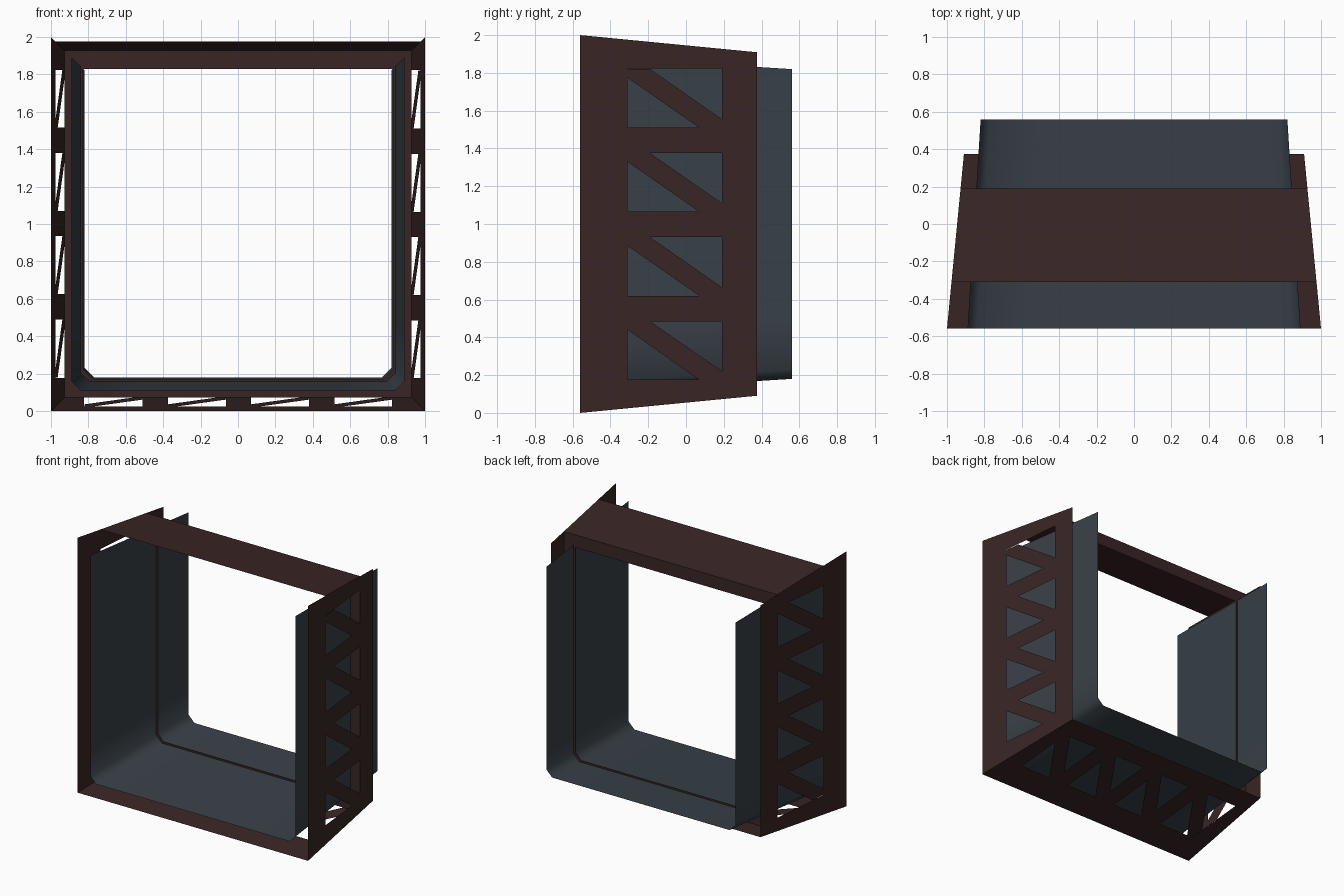
import bpy

if "Cube" in bpy.data.objects:
    bpy.data.objects.remove(bpy.data.objects["Cube"])


def material(name, rgb):
    m = bpy.data.materials.new(name)
    m.diffuse_color = (*rgb, 1)
    m.use_nodes = True
    m.node_tree.nodes["Principled BSDF"].inputs["Base Color"].default_value = m.diffuse_color
    return m


BROWN = material("dark brown steel", (0.042, 0.0185, 0.0185))
GREY = material("slate grey lining", (0.040, 0.052, 0.064))

FRONT, BACK = -0.56, 0.375       # outer shell depth
RIM, RING = -0.31, 0.19          # depth range of the truss openings


def half(y):
    """Half width of the tapered outer shell at depth y."""
    return 1 - 0.097 * (y - FRONT)


def build(name, polys, mat, smooth=False):
    """Sheet object from a list of polygons, welding shared corners."""
    index, verts, faces = {}, [], []
    for poly in polys:
        face = []
        for p in poly:
            key = tuple(round(c, 4) for c in p)
            if key not in index:
                index[key] = len(verts)
                verts.append(p)
            face.append(index[key])
        faces.append(face)
    me = bpy.data.meshes.new(name)
    me.from_pydata(verts, [], faces)
    me.materials.append(mat)
    for f in me.polygons:
        f.use_smooth = smooth
    ob = bpy.data.objects.new(name, me)
    bpy.context.collection.objects.link(ob)
    return ob


# Truss plate in (u, y): rims, end caps, cross bars and diagonals
def truss_plate(name, place):
    shapes = []
    for y0, y1 in ((FRONT, RIM), (RING, BACK)):
        shapes.append([(-half(y0), y0), (half(y0), y0), (half(y1), y1), (-half(y1), y1)])
    bays = [(-0.82 + 0.445 * i, -0.51 + 0.445 * i) for i in range(4)]
    for s in (-1, 1):
        shapes.append([(s * half(RIM), RIM), (s * half(RING), RING),
                       (s * 0.823, RING), (s * 0.823, RIM)])
    for (a, b), (c, d) in zip(bays, bays[1:]):
        shapes.append([(b, RIM), (c, RIM), (c, RING), (b, RING)])
    for a, b in bays:
        shapes.append([(a, RIM), (a + 0.045, RIM), (b, 0.07), (b, RING),
                       (b - 0.045, RING), (a, -0.19)])
    polys = []
    for shape in shapes:
        pts = []
        for u, y in shape:
            x, z = place(u, half(y))
            pts.append((x, y, 1 + z))
        polys.append(pts)
    return build(name, polys, BROWN)


truss_plate("bottom_truss", lambda u, h: (u, -h))
truss_plate("right_truss", lambda u, h: (h, -u))
truss_plate("left_truss", lambda u, h: (-h, u))

# Solid top panel
build("top_panel", [[(-half(RIM), RIM, 1 + half(RIM)), (half(RIM), RIM, 1 + half(RIM)),
                     (half(RING), RING, 1 + half(RING)), (-half(RING), RING, 1 + half(RING))]], BROWN)

# Flat ring frame joining the shell to the lining
o, i, c = half(RING), 0.828, 0.05
ring = []
for s in (-1, 1):
    ring.append([(s * o, 1 - o), (s * i, 1 - i + c), (s * i, 1 + i), (s * o, 1 + o)])
    ring.append([(s * o, 1 - o), (s * (i - c), 1 - i), (s * i, 1 - i + c)])
ring.append([(-o, 1 - o), (o, 1 - o), (i - c, 1 - i), (-i + c, 1 - i)])
ring.append([(-o, 1 + o), (o, 1 + o), (i, 1 + i), (-i, 1 + i)])
build("ring_frame", [[(x, RING, z) for x, z in poly] for poly in ring], BROWN)


# Open-topped inner lining with chamfered lower corners
def lining_profile(y):
    w = 0.89 - 0.0625 * (y - FRONT)
    side = [(w, 1 + w), (w, 1 - w + 0.3), (w, 1 - w + 0.05),
            (w - 0.05, 1 - w), (w - 0.3, 1 - w)]
    pts = side + [(-x, z) for x, z in reversed(side)]
    return [(x, y, z) for x, z in pts]


a, b = lining_profile(FRONT), lining_profile(0.56)
build("inner_lining", [[a[k], a[k + 1], b[k + 1], b[k]] for k in range(len(a) - 1)], GREY, True)
